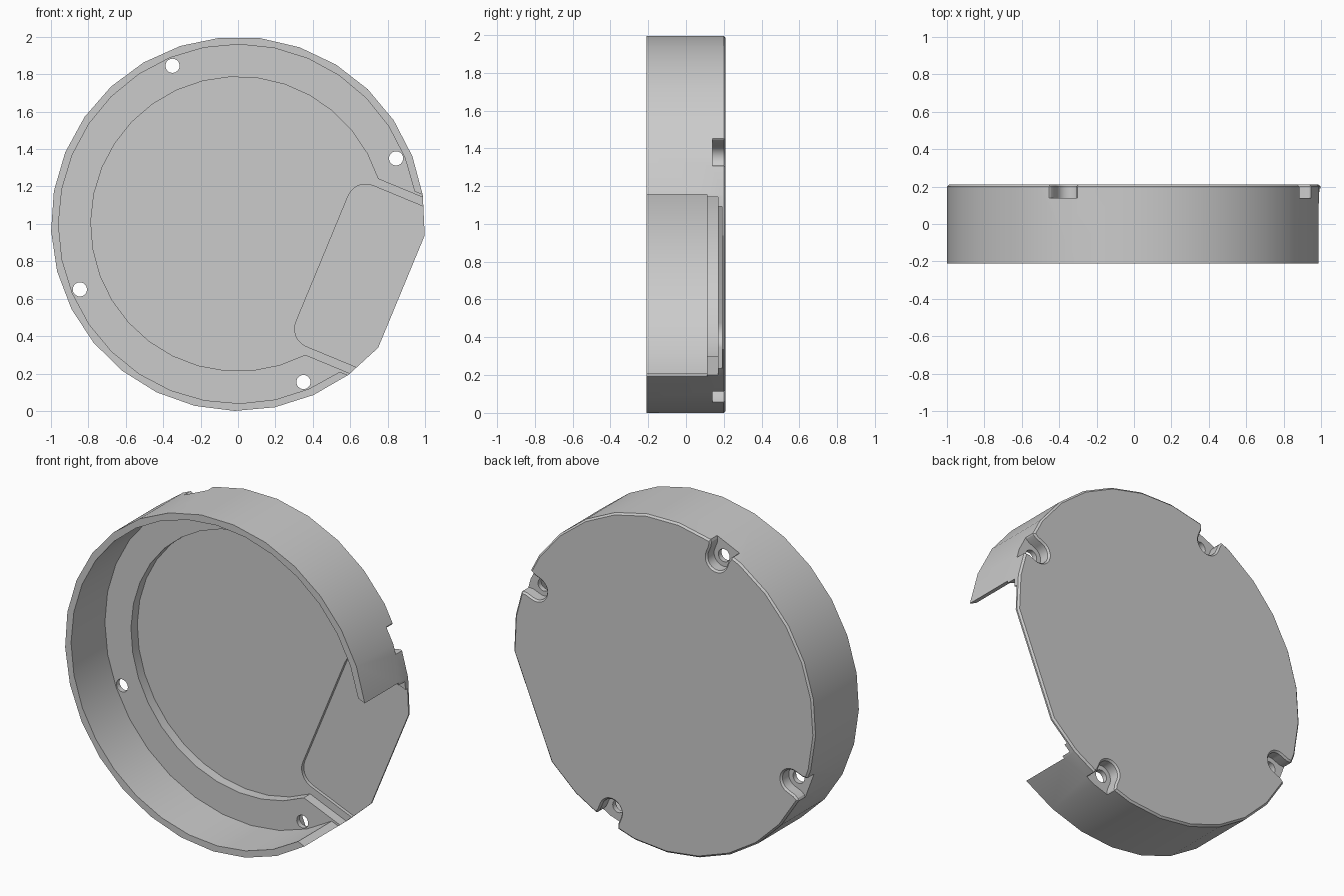
import bpy, bmesh, math
from math import sin, cos, asin, pi

if "Cube" in bpy.data.objects:
    bpy.data.objects.remove(bpy.data.objects["Cube"])

TILT = math.radians(-22.5)          # direction of the side opening

def arc(r, a0, a1, n, c=(0, 0)):
    return [(c[0] + r * cos(a0 + (a1 - a0) * i / n),
             c[1] + r * sin(a0 + (a1 - a0) * i / n)) for i in range(n + 1)]

def turn(pts, a):
    return [(u * cos(a) - v * sin(a), u * sin(a) + v * cos(a)) for u, v in pts]

def prism(name, levels):
    """Loft matching outlines; levels = [(y, outline), ...]"""
    bm = bmesh.new()
    rings = [[bm.verts.new((x, y, z + 1)) for x, z in turn(o, TILT)] for y, o in levels]
    n = len(rings[0])
    for a, b in zip(rings, rings[1:]):
        for i in range(n):
            j = (i + 1) % n
            bm.faces.new((a[i], a[j], b[j], b[i]))
    bm.faces.new(rings[0])
    bm.faces.new(rings[-1])
    bmesh.ops.recalc_face_normals(bm, faces=bm.faces)
    me = bpy.data.meshes.new(name)
    bm.to_mesh(me)
    bm.free()
    ob = bpy.data.objects.new(name, me)
    bpy.context.collection.objects.link(ob)
    return ob

def cut(body, cutter):
    cutter.hide_render = True
    m = body.modifiers.new("cut", 'BOOLEAN')
    m.operation, m.solver, m.object = 'DIFFERENCE', 'EXACT', cutter
    bpy.ops.object.modifier_apply(modifier=m.name)
    bpy.data.objects.remove(cutter)

# Round body with one flat side and a chamfered back edge
half = math.radians(18.95)
rim = arc(1.0, half, 2 * pi - half, 26)
rim_in = [(u * 0.989, v * 0.989) for u, v in rim]
body = prism("round_housing", [(-0.21, rim), (0.2, rim), (0.21, rim_in)])
bpy.context.view_layer.objects.active = body
body.select_set(True)

# Two stepped bores, each open towards the flat side
for r, w, depth in ((0.96, 0.522, 0.11), (0.787, 0.509, 0.17)):
    a = asin(w / r)
    outline = arc(r, a, 2 * pi - a, 26) + [(1.3, -w), (1.3, w)]
    cut(body, prism("bore_cutter", [(-0.4, outline), (depth, outline)]))

# Shallow rounded pocket in the floor
pu, pv, pr = 0.487, 0.465, 0.1
pocket = (arc(pr, pi / 2, pi, 6, (pu + pr, pv - pr))
          + arc(pr, pi, 1.5 * pi, 6, (pu + pr, -pv + pr)) + [(1.3, -pv), (1.3, pv)])
cut(body, prism("pocket_cutter", [(0.0, pocket), (0.19, pocket)]))

# Four screw notches in the back rim, each with a through hole
def notch(g, a):
    r = 0.066 + g
    flare = [(0.96, -r), (0.985, -r - 0.008), (1.0, -r - 0.022), (1.15, -r - 0.022)]
    pts = arc(r, pi / 2, 1.5 * pi, 12, (0.915, 0)) + flare
    return turn(pts + [(u, -v) for u, v in reversed(flare)], a)

for k in range(4):
    a = pi / 4 + k * pi / 2
    cut(body, prism("notch_cutter", [(0.14, notch(0, a)), (0.2, notch(0, a)), (0.22, notch(0.02, a))]))
    hole = turn(arc(0.038, 0, 2 * pi * 19 / 20, 19, (0.915, 0)), a)
    cut(body, prism("hole_cutter", [(0.05, hole), (0.18, hole)]))

# Plain grey finish
grey = bpy.data.materials.new("plain_grey")
grey.diffuse_color = (0.6, 0.6, 0.6, 1)
grey.use_nodes = True
grey.node_tree.nodes["Principled BSDF"].inputs["Base Color"].default_value = grey.diffuse_color
body.data.materials.clear()
body.data.materials.append(grey)
for p in body.data.polygons:
    p.material_index = 0
bpy.ops.object.shade_smooth_by_angle(angle=math.radians(25))
